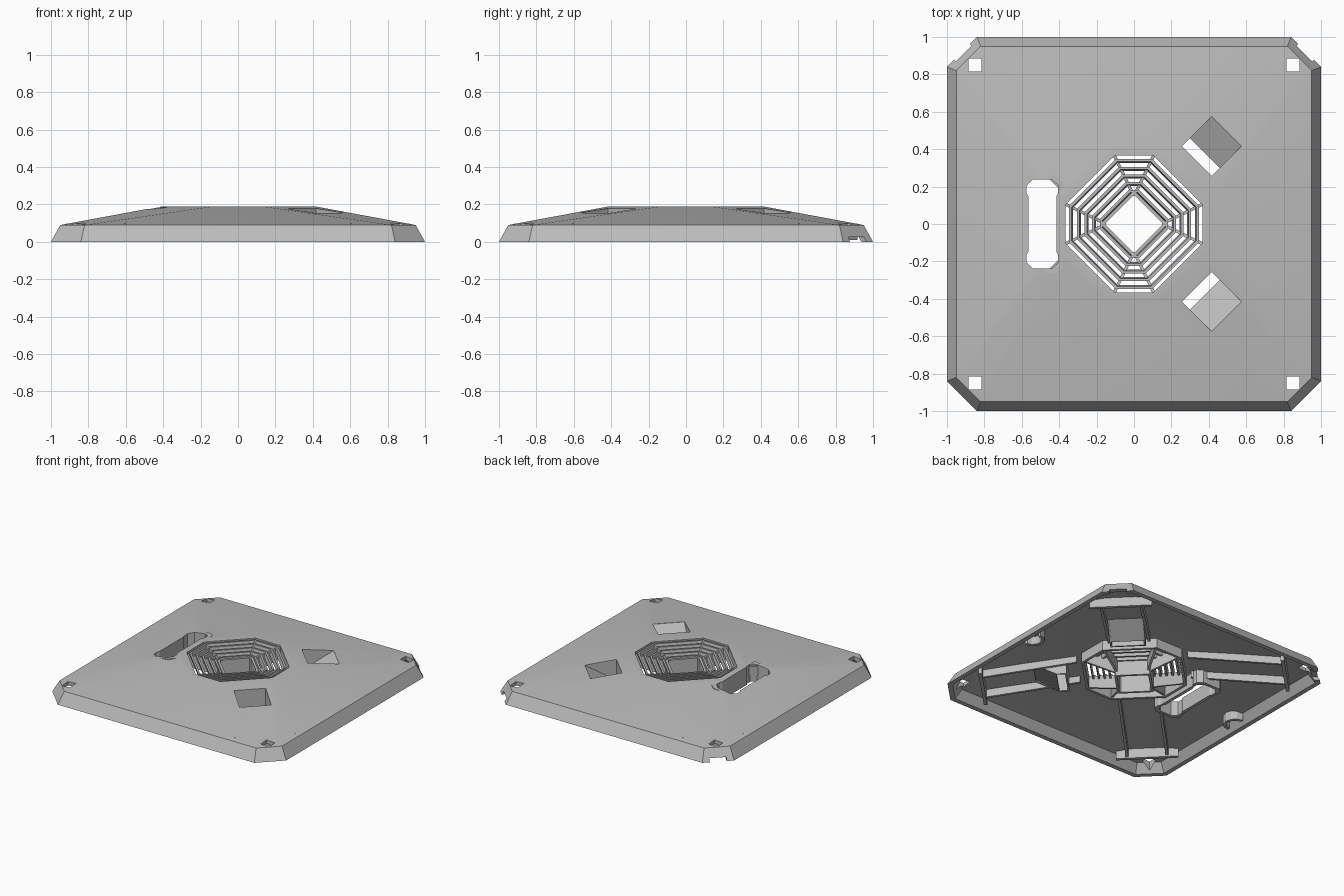
import bpy, bmesh, math
from mathutils import Vector, Matrix

old = bpy.data.objects.get("Cube")
if old:
    bpy.data.objects.remove(old, do_unlink=True)

grey = bpy.data.materials.new("plain grey")
grey.use_nodes = True
grey.diffuse_color = (0.5, 0.5, 0.5, 1)
grey.node_tree.nodes["Principled BSDF"].inputs["Base Color"].default_value = (0.5, 0.5, 0.5, 1)


def loft(name, loops, ring=False, turn=0):
    """Bridge loops of points; cap the ends, or join last to first for a ring."""
    bm = bmesh.new()
    rows = [[bm.verts.new(p) for p in loop] for loop in loops]
    n = len(rows[0])
    pairs = list(zip(rows, rows[1:])) + ([(rows[-1], rows[0])] if ring else [])
    for a, b in pairs:
        for i in range(n):
            j = (i + 1) % n
            bm.faces.new((a[i], a[j], b[j], b[i]))
    if not ring:
        bm.faces.new(rows[0])
        bm.faces.new(rows[-1])
    bmesh.ops.recalc_face_normals(bm, faces=bm.faces)
    bm.transform(Matrix.Rotation(math.radians(turn), 4, "Z"))
    mesh = bpy.data.meshes.new(name)
    bm.to_mesh(mesh)
    bm.free()
    mesh.materials.append(grey)
    obj = bpy.data.objects.new(name, mesh)
    bpy.context.collection.objects.link(obj)
    return obj


def octagon(a, c, z):
    """Octagon with flat sides at distance a and side half-length c."""
    return [Vector((x, y, z)) for x, y in
            ((c, -a), (a, -c), (a, c), (c, a), (-c, a), (-a, c), (-a, -c), (-c, -a))]


def prism(name, profile, v0, v1, turn):
    """Extrude a (distance, height) profile sideways, then turn it about z."""
    return loft(name, [[(u, v, z) for u, z in profile] for v in (v0, v1)], turn=turn)


def box(u0, u1, z0, z1):
    return [(u0, z0), (u1, z0), (u1, z1), (u0, z1)]


def cut(target, cutter):
    cutter.hide_render = True
    mod = target.modifiers.new("cut", "BOOLEAN")
    mod.operation = "DIFFERENCE"
    mod.solver = "EXACT"
    mod.object = cutter
    bpy.context.view_layer.objects.active = target
    bpy.ops.object.modifier_apply(modifier=mod.name)
    bpy.data.objects.remove(cutter, do_unlink=True)


def vent(d, z):
    """Vent outline moved inwards by d."""
    return octagon(0.365 - d, 0.105 - 0.43 * d, z)


def roof(u):
    """Roof height along a diagonal."""
    return 0.19 - max(0, u - 0.382) * 0.115


# Hollow shell with sloped rim, shallow roof and open vent
shell = loft("cover_shell", [
    octagon(1, 0.84, 0), octagon(0.95, 0.82, 0.09), octagon(0.41, 0.13, 0.19),
    vent(0, 0.19), vent(0, 0.15), octagon(0.41, 0.12, 0.16),
    octagon(0.92, 0.80, 0.065), octagon(0.965, 0.825, 0)], ring=True)

# Square corner holes
for x in (-0.85, 0.85):
    for y in (-0.85, 0.85):
        cut(shell, loft("hole_cutter", [
            [(x + i * 0.035, y + j * 0.035, z) for i, j in ((-1, -1), (1, -1), (1, 1), (-1, 1))]
            for z in (-0.1, 0.3)]))

# Small notches under the back corners
for turn in (45, 135):
    cut(shell, prism("notch_cutter", box(1.2, 1.4, -0.1, 0.025), -0.06, 0.06, turn))


def slot(grow, height):
    """Slot outline with wider chamfered ends."""
    quarter = [(0.075, 0.15), (0.085, 0.165), (0.085, 0.205), (0.05, 0.238)]
    pts = quarter + [(-x, y) for x, y in reversed(quarter)]
    pts += [(-x, -y) for x, y in pts]
    out = []
    for x, y in pts:
        px = -0.49 + x + math.copysign(grow, x)
        out.append((px, y + math.copysign(grow, y), height(px)))
    return out


def under_roof(x):
    return 0.187 - max(0, -x - 0.41) * 0.185


# Side slot and its wall
cut(shell, loft("slot_cutter", [slot(0, lambda x: -0.1), slot(0, lambda x: 0.3)]))
loft("slot_wall", [slot(0, lambda x: 0.05), slot(0.025, lambda x: 0.05),
                   slot(0.025, under_roof), slot(0, under_roof)], ring=True)

# Two angled pockets with a ramp, side walls and inner wall
for turn in (45, -45):
    cut(shell, prism("pocket_cutter", box(0.475, 0.70, -0.1, 0.3), -0.113, 0.113, turn))
    prism("pocket_ramp", [(0.70, 0.152), (0.70, 0.13), (0.535, 0.035), (0.535, 0.055)],
          -0.113, 0.113, turn)
    for v in (-0.125, 0.113):
        prism("pocket_side", [(0.465, 0.176), (0.70, 0.15), (0.70, 0.12),
                              (0.535, 0.035), (0.465, 0.035)], v, v + 0.012, turn)
    prism("pocket_inner_wall", box(0.463, 0.475, 0.035, 0.176), -0.125, 0.125, turn)

# Vent louvres stepping down to the centre
for i in range(5):
    d, z = 0.018 + i * 0.041, 0.188 - i * 0.009
    loft("vent_louvre", [vent(d, z), vent(d + 0.014, z),
                         vent(d + 0.022, z - 0.04), vent(d + 0.008, z - 0.04)], ring=True)

# Vent frame and central diamond tube
loft("vent_frame", [vent(0, 0.185), vent(0, 0.08), vent(-0.02, 0.08), vent(-0.02, 0.185)], ring=True)
loft("centre_tube", [octagon(0.15, 0.006, 0), octagon(0.175, 0.006, 0),
                     octagon(0.175, 0.006, 0.145), octagon(0.15, 0.006, 0.145)], ring=True)

# Spokes joining the frame to the tube
for p, q in zip(vent(-0.005, 0), octagon(0.165, 0.008, 0)):
    side = (q - p).normalized().cross(Vector((0, 0, 1))) * 0.008
    ends = []
    for point, low, high in ((p, 0.09, 0.18), (q, 0.03, 0.14)):
        ends.append([point + s * side + Vector((0, 0, z))
                     for s, z in ((-1, low), (1, low), (1, high), (-1, high))])
    loft("vent_spoke", ends)

# Paired ribs and a cross bar inside each corner
for turn in (45, 135, 225, 315):
    for v in (-0.15, 0.13):
        prism("roof_rib", [(0.39, roof(0.39) - 0.012), (1.06, roof(1.06) - 0.012),
                           (1.06, 0.02), (0.39, 0.11)], v, v + 0.02, turn)
    prism("corner_bar", box(1.05, 1.075, 0.01, roof(1.075) - 0.012), -0.22, 0.22, turn)

# Half-round bosses on the two side walls
for turn in (0, 180):
    arcs = []
    for r, z in ((0.06, 0.01), (0.085, 0.01), (0.085, 0.085), (0.06, 0.085)):
        arcs.append([(0.925 - r * math.sin(math.pi * k / 6), r * math.cos(math.pi * k / 6), z)
                     for k in range(7)])
    loft("side_boss", [list(section) for section in zip(*arcs)], turn=turn)

# Soft shading across the shallow roof only
bpy.ops.object.select_all(action="DESELECT")
shell.select_set(True)
bpy.context.view_layer.objects.active = shell
bpy.ops.object.shade_smooth_by_angle(angle=math.radians(25))
